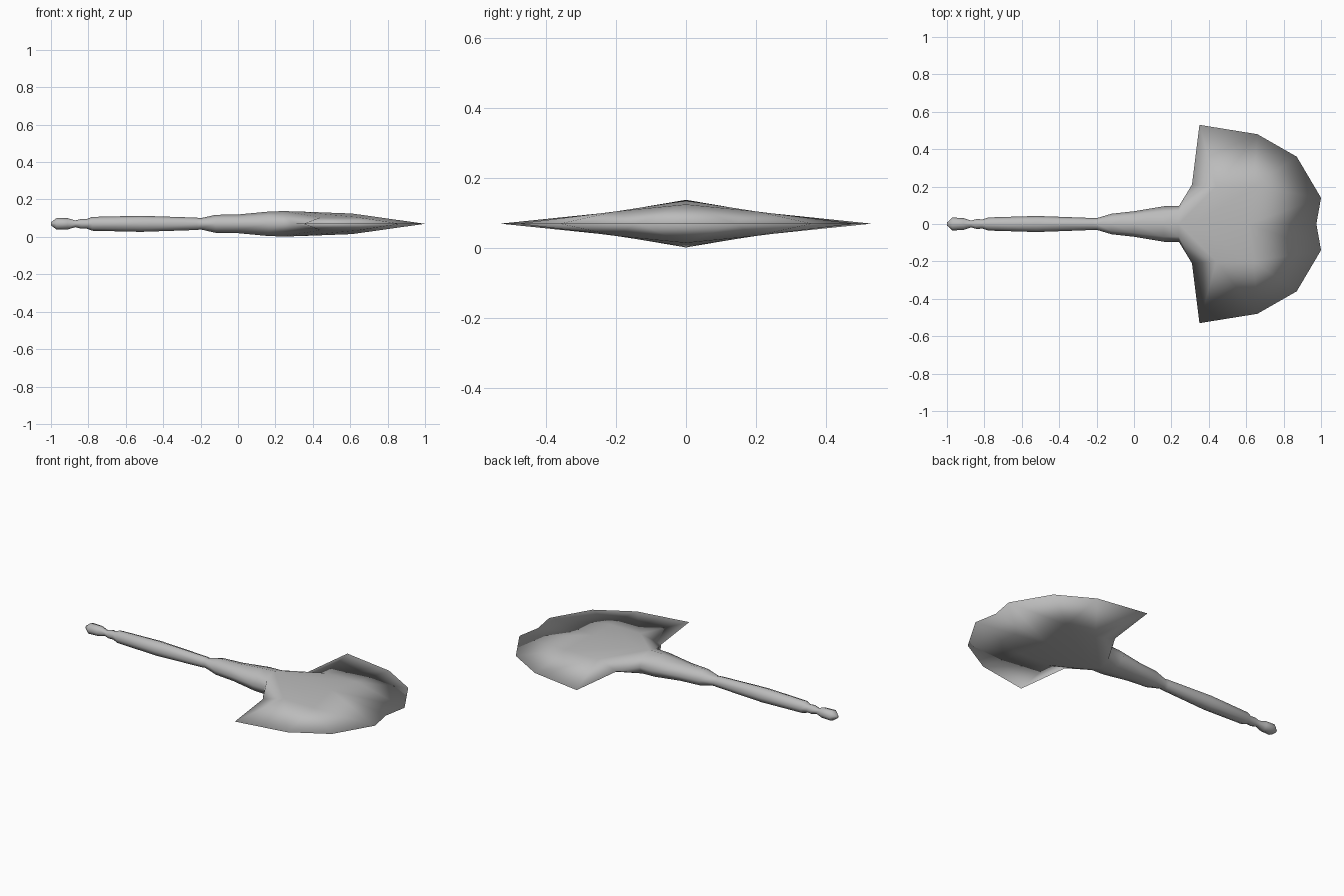
import bpy, bmesh, math

if "Cube" in bpy.data.objects:
    bpy.data.objects.remove(bpy.data.objects["Cube"])

grey = bpy.data.materials.new("plain grey")
grey.diffuse_color = (0.5, 0.5, 0.5, 1)
grey.use_nodes = True
grey.node_tree.nodes["Principled BSDF"].inputs["Base Color"].default_value = grey.diffuse_color

# Handle stations: x, half width, half height
stations = [
    (-1.0, .008, .008), (-.97, .035, .031), (-.91, .031, .030), (-.87, .018, .018),
    (-.84, .027, .026), (-.81, .024, .025), (-.78, .035, .037), (-.52, .043, .043),
    (-.22, .032, .033), (-.20, .031, .030), (-.12, .055, .048), (0, .068, .050),
    (.16, .095, .065), (.24, .095, .068),
]

bm = bmesh.new()


def face(*verts):
    """Add a face of the upper quarter, turned so that it faces up."""
    f = bm.faces.new(verts)
    f.normal_update()
    if f.normal.z < 0:
        f.normal_flip()
    f.smooth = True


# Handle, pommel and neck: one quarter of an eight-sided loft
rings = []
for x, w, h in stations:
    rings.append([bm.verts.new((x, w * math.sin(a), h * math.cos(a) if a < 1.5 else 0))
                  for a in (0, math.pi / 4, math.pi / 2)])
for r, s in zip(rings, rings[1:]):
    for i in range(2):
        face(r[i], s[i], s[i + 1], r[i + 1])

# Pommel end
tip = bm.verts.new((-1.0, 0, 0))
for i in range(2):
    f = bm.faces.new((tip, rings[0][i], rings[0][i + 1]))
    f.normal_update()
    if f.normal.x > 0:
        f.normal_flip()
    f.smooth = True

# Blade: sharp flat rim around a raised centre
rim = [bm.verts.new((x, y, 0)) for x, y in
       [(.31, .21), (.35, .53), (.66, .48), (.87, .36), (1.0, .14), (.975, 0)]]
shoulder = bm.verts.new((.44, .20, .034))
cheek = bm.verts.new((.64, .20, .035))
hub = bm.verts.new((.32, 0, .066))
ridge = bm.verts.new((.61, 0, .055))
top, mid, side = rings[-1]

face(top, hub, shoulder, mid)
face(hub, ridge, cheek, shoulder)
face(mid, shoulder, rim[0], side)
face(rim[0], shoulder, rim[1])
face(shoulder, cheek, rim[2], rim[1])
face(cheek, rim[3], rim[2])
face(cheek, rim[4], rim[3])
face(ridge, rim[5], rim[4], cheek)

mesh = bpy.data.meshes.new("handle_and_blade")
bm.to_mesh(mesh)
bm.free()
mesh.materials.append(grey)
body = bpy.data.objects.new("handle_and_blade", mesh)
body.location.z = .07
bpy.context.collection.objects.link(body)

# Mirror the quarter to both sides and to the underside
mirror = body.modifiers.new("Mirror", 'MIRROR')
mirror.use_axis = (False, True, True)
mirror.use_clip = True
mirror.merge_threshold = .0005
